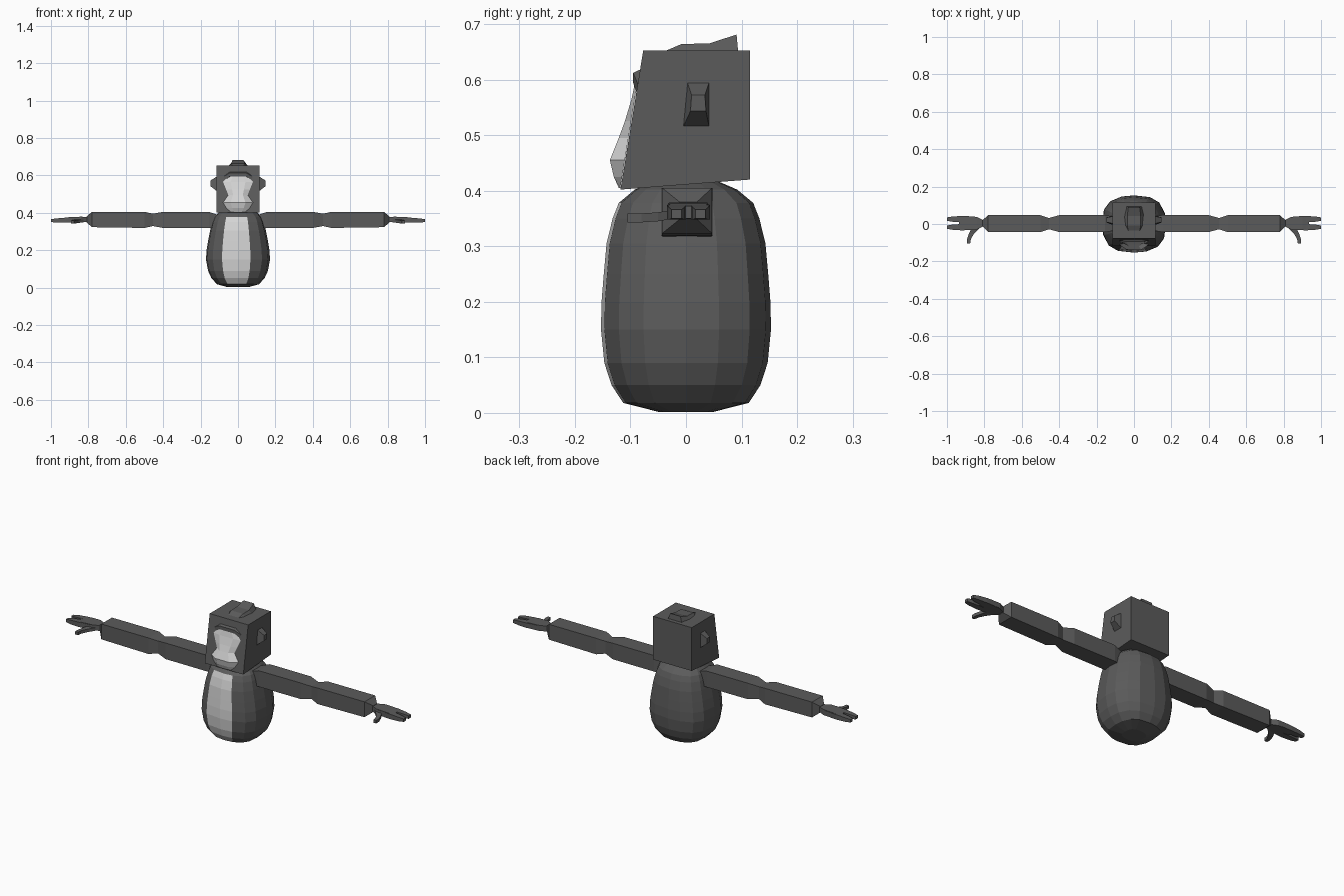
import bpy, bmesh, math

if "Cube" in bpy.data.objects:
    bpy.data.objects.remove(bpy.data.objects["Cube"])


def material(name, v):
    m = bpy.data.materials.new(name)
    m.diffuse_color = (v, v, v, 1)
    m.use_nodes = True
    m.node_tree.nodes["Principled BSDF"].inputs["Base Color"].default_value = m.diffuse_color
    return m


fur = material("dark_grey_fur", 0.105)
skin = material("light_grey_skin", 0.66)


def finish(name, bm, mats=(fur,), mirror=False):
    bmesh.ops.recalc_face_normals(bm, faces=bm.faces)
    me = bpy.data.meshes.new(name)
    bm.to_mesh(me)
    bm.free()
    for m in mats:
        me.materials.append(m)
    ob = bpy.data.objects.new(name, me)
    bpy.context.collection.objects.link(ob)
    if mirror:
        ob.modifiers.new("mirror", 'MIRROR')
        ob.modifiers["mirror"].use_mirror_merge = False
    return ob


def loft(bm, rings):
    """Closed skin through rings of equal point count, capped at both ends."""
    vs = [[bm.verts.new(p) for p in r] for r in rings]
    n = len(vs[0])
    for a, b in zip(vs, vs[1:]):
        for i in range(n):
            j = (i + 1) % n
            bm.faces.new((a[i], a[j], b[j], b[i]))
    bm.faces.new(vs[0][::-1])
    bm.faces.new(vs[-1])


def x_ring(x, y, z, hy, hz):
    return [(x, y + a * hy, z + b * hz) for a, b in ((-1, -1), (1, -1), (1, 1), (-1, 1))]


# Body: rounded-square rings, light belly chosen by position
quarter = [(0, 1), (.5, .94), (.79, .75), (.96, .39)]
outline = []
for k in range(4):
    for x, y in quarter:
        for _ in range(k):
            x, y = y, -x
        outline.append((x, y))
profile = [(.002, .055, .05), (.018, .112, .113), (.05, .142, .134), (.09, .160, .147),
           (.15, .171, .153), (.20, .168, .152), (.25, .160, .148), (.305, .149, .143),
           (.35, .137, .132), (.378, .125, .121), (.402, .102, .092), (.418, .065, .055)]
bm = bmesh.new()
loft(bm, [[(x * rx, y * ry, z) for x, y in outline] for z, rx, ry in profile])
for f in bm.faces:
    c = f.calc_center_median()
    if c.y < -.09 and abs(c.x) < .06 and .03 < c.z < .37:
        f.material_index = 1
finish("body", bm, (fur, skin))

# Head: box with a sloping front
bm = bmesh.new()
loft(bm, [[(-w, -.118, .402), (w, -.118, .402), (w, .115, .42), (-w, .115, .42)] if low else
          [(-w, -.077, .652), (w, -.077, .652), (w, .115, .652), (-w, .115, .652)]
          for w, low in ((.114, True), (.114, False))])
finish("head", bm)


def front(z):
    return -.077 - (.652 - z) * .163


# Face with a projecting muzzle: height, half width, middle depth
rows = [(.603, .045, -.090), (.565, .080, -.098), (.525, .064, -.110), (.495, .052, -.121),
        (.455, .080, -.137), (.425, .062, -.130), (.405, .040, -.121)]
bm = bmesh.new()
grid = []
for z, w, y in rows:
    e = front(z) - .001
    grid.append([bm.verts.new(p) for p in
                 ((-w, e, z), (-w * .5, y, z), (w * .5, y, z), (w, e, z))])
for a, b in zip(grid, grid[1:]):
    for i in range(3):
        bm.faces.new((a[i], b[i], b[i + 1], a[i + 1]))
bm.faces.new(grid[-1])
bm.faces.new(grid[0][::-1])
finish("face", bm, (skin,))

# Brow: arched ridge above the face
bm = bmesh.new()
loft(bm, [[(x, -.07, lo), (x, y, lo + .006), (x, y, hi - .012), (x, -.07, hi)]
          for x, y, lo, hi in ((-.078, -.087, .565, .605), (-.045, -.095, .588, .624),
                               (.045, -.095, .588, .624), (.078, -.087, .565, .605))])
finish("brow", bm)

# Ears: tapered blocks
bm = bmesh.new()
loft(bm, [[(.11, -.006, .513), (.11, .042, .513), (.11, .042, .596), (.11, .002, .596)],
          [(.148, .008, .543), (.148, .036, .543), (.148, .034, .572), (.148, .010, .572)]])
finish("ears", bm, mirror=True)

# Crest on top of the head, rising to the back
bm = bmesh.new()
loft(bm, [[(-w, y, .648), (w, y, .648), (t, y + s, z), (-t, y + s, z)]
          for y, s, w, t, z in ((-.036, 0, .035, .03, .652), (-.008, 0, .048, .036, .664),
                                (.042, 0, .054, .036, .665), (.094, -.003, .042, .03, .681))])
finish("crest", bm)

# Arms: square sections pinched at elbow and wrist
bm = bmesh.new()
loft(bm, [x_ring(*s) for s in (
    (.10, .002, .350, .036, .036), (.155, .002, .362, .046, .043), (.40, .002, .362, .045, .043),
    (.455, .002, .362, .030, .033), (.50, .002, .362, .045, .043), (.78, .002, .364, .045, .041),
    (.81, .004, .364, .016, .016))])
finish("arms", bm, mirror=True)

# Hands: palm, two fingers and a thumb
bm = bmesh.new()
loft(bm, [x_ring(*s) for s in (
    (.80, .004, .364, .014, .014), (.84, .004, .364, .034, .015), (.90, .004, .363, .036, .014),
    (.935, .004, .361, .030, .011))])
for y in (-.017, .026):
    loft(bm, [x_ring(*s) for s in (
        (.85, y, .363, .014, .013), (.92, y, .361, .017, .013), (.97, y, .359, .014, .011),
        (1.0, y, .358, .009, .008))])
loft(bm, [[(x + a * h, y, z + b * .008) for a, b in ((-1, -1), (1, -1), (1, 1), (-1, 1))]
          for x, y, z, h in ((.845, -.02, .358, .022), (.868, -.05, .353, .014),
                             (.882, -.08, .351, .010), (.884, -.105, .351, .008))])
finish("hands", bm, mirror=True)
